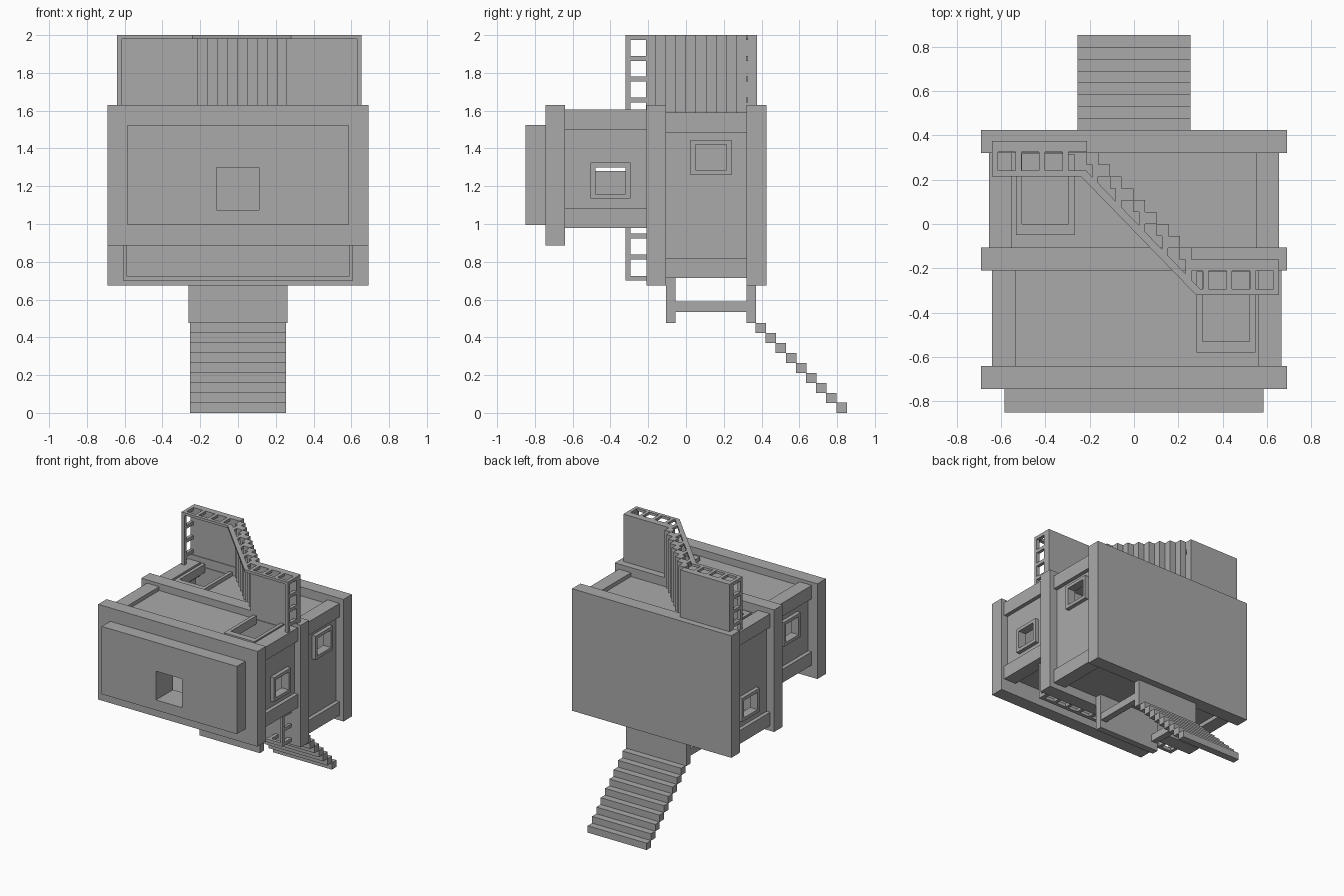
import bpy, bmesh
from mathutils import Vector

if "Cube" in bpy.data.objects:
    bpy.data.objects.remove(bpy.data.objects["Cube"])

stone = bpy.data.materials.new("plain grey stone")
stone.use_nodes = True
GREY = (0.4, 0.4, 0.4, 1)
stone.diffuse_color = GREY
stone.node_tree.nodes["Principled BSDF"].inputs["Base Color"].default_value = GREY


def finish(name, bm):
    bmesh.ops.recalc_face_normals(bm, faces=bm.faces)
    mesh = bpy.data.meshes.new(name)
    bm.to_mesh(mesh)
    bm.free()
    mesh.materials.append(stone)
    obj = bpy.data.objects.new(name, mesh)
    bpy.context.collection.objects.link(obj)
    return obj


def boxes(name, bounds):
    """One object from boxes given as x, y and z ranges."""
    bm = bmesh.new()
    for ranges in bounds:
        lo = Vector([min(r) for r in ranges])
        hi = Vector([max(r) for r in ranges])
        new = bmesh.ops.create_cube(bm, size=1)["verts"]
        bmesh.ops.scale(bm, verts=new, vec=hi - lo)
        bmesh.ops.translate(bm, verts=new, vec=(lo + hi) / 2)
    return finish(name, bm)


def ring(name, axis, depth, outer, inner):
    """Slab across an axis with a rectangular hole; rectangles are (u range, v range)."""
    bm = bmesh.new()
    loops = []
    for d in depth:
        for (u, v) in (outer, inner):
            loop = []
            for p, q in ((0, 0), (1, 0), (1, 1), (0, 1)):
                co = [u[p], v[q]]
                co.insert(axis, d)
                loop.append(bm.verts.new(co))
            loops.append(loop)
    for a, b in ((0, 1), (1, 3), (3, 2), (2, 0)):
        for i in range(4):
            j = (i + 1) % 4
            bm.faces.new((loops[a][i], loops[a][j], loops[b][j], loops[b][i]))
    return finish(name, bm)


def grow(rect, m):
    return tuple((r[0] - m, r[1] + m) for r in rect)


def railing(name, axis, start, end, thick, y_out, y_floor, pitch=0.106, bar=0.026):
    """Handrail with posts reaching the floor; runs along x (0) or z (2)."""
    def part(run, y):
        return (run, y, thick) if axis == 0 else (thick, y, run)
    sign = 1 if end > start else -1
    parts = [part((start, end), (y_out, y_out + bar))]
    pos = start
    while (end - pos) * sign > bar:
        parts.append(part((pos, pos + sign * bar), (y_out, y_floor)))
        pos += sign * pitch
    return boxes(name, parts)


# Rooms: walls set back behind corner beams, with framed windows and a roof door
def room(tag, x, y, z, right_win, left_win, door):
    inset, wall, beam = 0.03, 0.035, 0.105
    x0, x1 = x[0] + inset, x[1] - inset
    z0, z1 = z[0] + inset, z[1] - inset
    boxes(tag + "_corner_beams", [
        (bx, y, bz)
        for bx in ((x[0], x[0] + beam), (x[1] - beam, x[1]))
        for bz in ((z[0], z[0] + beam), (z[1] - beam, z[1]))])
    ring(tag + "_right_wall", 0, (x1 - wall, x1), (y, (z0, z1)), right_win)
    ring(tag + "_left_wall", 0, (x0, x0 + wall), (y, (z0, z1)), left_win)
    ring(tag + "_right_window_frame", 0, (x1, x[1]), grow(right_win, 0.025), right_win)
    ring(tag + "_left_window_frame", 0, (x[0], x0), grow(left_win, 0.025), left_win)
    ring(tag + "_roof", 2, (z1 - wall, z1), ((x0, x1), y), door)
    (u0, u1), (v0, v1) = door
    boxes(tag + "_door_frame", [
        ((u0 - 0.027, u0), (v0 - 0.05, v1), (z1, z[1])),
        ((u1, u1 + 0.027), (v0 - 0.05, v1), (z1, z[1])),
        ((u0, u1), (v0 - 0.05, v0), (z1, z[1]))])
    boxes(tag + "_underside", [((x0, x1), y, (z0, z0 + wall))])


room("front_room", (-0.64, 0.665), (-0.64, -0.21), (0.98, 1.605),
     ((-0.48, -0.32), (1.16, 1.3)), ((-0.48, -0.32), (1.28, 1.42)),
     ((0.31, 0.52), (-0.53, -0.215)))
room("back_room", (-0.655, 0.655), (-0.105, 0.32), (0.715, 1.59),
     ((0.05, 0.215), (1.285, 1.42)), ((0.05, 0.215), (0.9, 1.035)),
     ((-0.505, -0.295), (0.0, 0.315)))

# Broad end plates and collar
WIDE = (-0.69, 0.69)
FRONT_WINDOW = ((-0.115, 0.11), (1.075, 1.3))
ring("front_slab", 1, (-0.85, -0.745), ((-0.585, 0.585), (0.995, 1.525)), FRONT_WINDOW)
ring("front_plate", 1, (-0.745, -0.64), (WIDE, (0.885, 1.63)), FRONT_WINDOW)
boxes("middle_collar", [(WIDE, (-0.21, -0.105), (0.675, 1.63))])
boxes("back_plate", [(WIDE, (0.32, 0.425), (0.675, 1.63))])

# Upper landings and the flight between them
TOP = (1.58, 2.0)
RAIL = (1.98, 2.0)
RUN, DROP = 0.0525, 0.0535
boxes("high_landing", [((-0.64, -0.212), (0.325, 0.375), TOP)])
boxes("low_landing", [((0.258, 0.655), (-0.212, -0.16), TOP)])
steps, posts = [], []
for i in range(9):
    x = -0.214 + RUN * i
    y = 0.375 - DROP * (i + 1)
    steps.append(((x, x + RUN + 0.001), (y - DROP - 0.001, y), TOP))
    if i % 2 == 0:
        posts.append(((x + 0.026, x + RUN), (y - 0.15, y), RAIL))
boxes("upper_steps", steps)
boxes("flight_rail_posts", posts)

# Sloping handrail
bm = bmesh.new()
profile = ((-0.24, 0.215), (0.28, -0.32), (0.3, -0.295), (-0.215, 0.24))
base = bm.faces.new([bm.verts.new((x, y, RAIL[0])) for x, y in profile])
extruded = bmesh.ops.extrude_face_region(bm, geom=[base])["geom"]
bmesh.ops.translate(bm, vec=(0, 0, RAIL[1] - RAIL[0]),
                    verts=[v for v in extruded if isinstance(v, bmesh.types.BMVert)])
finish("flight_handrail", bm)

railing("high_landing_side_rail", 0, -0.64, -0.215, RAIL, 0.215, 0.326)
railing("high_landing_end_rail", 2, 2.0, 1.58, (-0.64, -0.615), 0.215, 0.326, 0.11)
railing("low_landing_side_rail", 0, 0.655, 0.28, RAIL, -0.32, -0.211)
railing("low_landing_end_rail", 2, 2.0, 1.58, (0.63, 0.655), -0.32, -0.211, 0.11)

# Balcony railing under the front room
railing("balcony_long_rail", 0, -0.61, 0.61, (0.7, 0.725), -0.32, -0.21, 0.108)
for tag, s in (("left", 1), ("right", -1)):
    railing("balcony_end_rail_" + tag, 2, 0.7, 1.0,
            (s * 0.59, s * 0.61), -0.32, -0.21, 0.112)

# Entry porch below the back room and the flight to the ground
PORCH = (-0.262, 0.262)
boxes("porch_panels", [(PORCH, (-0.105, -0.055), (0.475, 0.75)),
                       (PORCH, (0.32, 0.37), (0.475, 0.68))])
boxes("porch_side_bars", [((s * 0.21, s * 0.26), (-0.055, 0.32), (0.535, 0.59))
                          for s in (-1, 1)])
RISE = 0.475 / 9
boxes("entry_steps", [
    ((-0.255, 0.255),
     (0.368 + DROP * i, 0.37 + DROP * (i + 1)),
     (RISE * (8 - i), RISE * (9 - i) + 0.001)) for i in range(9)])
